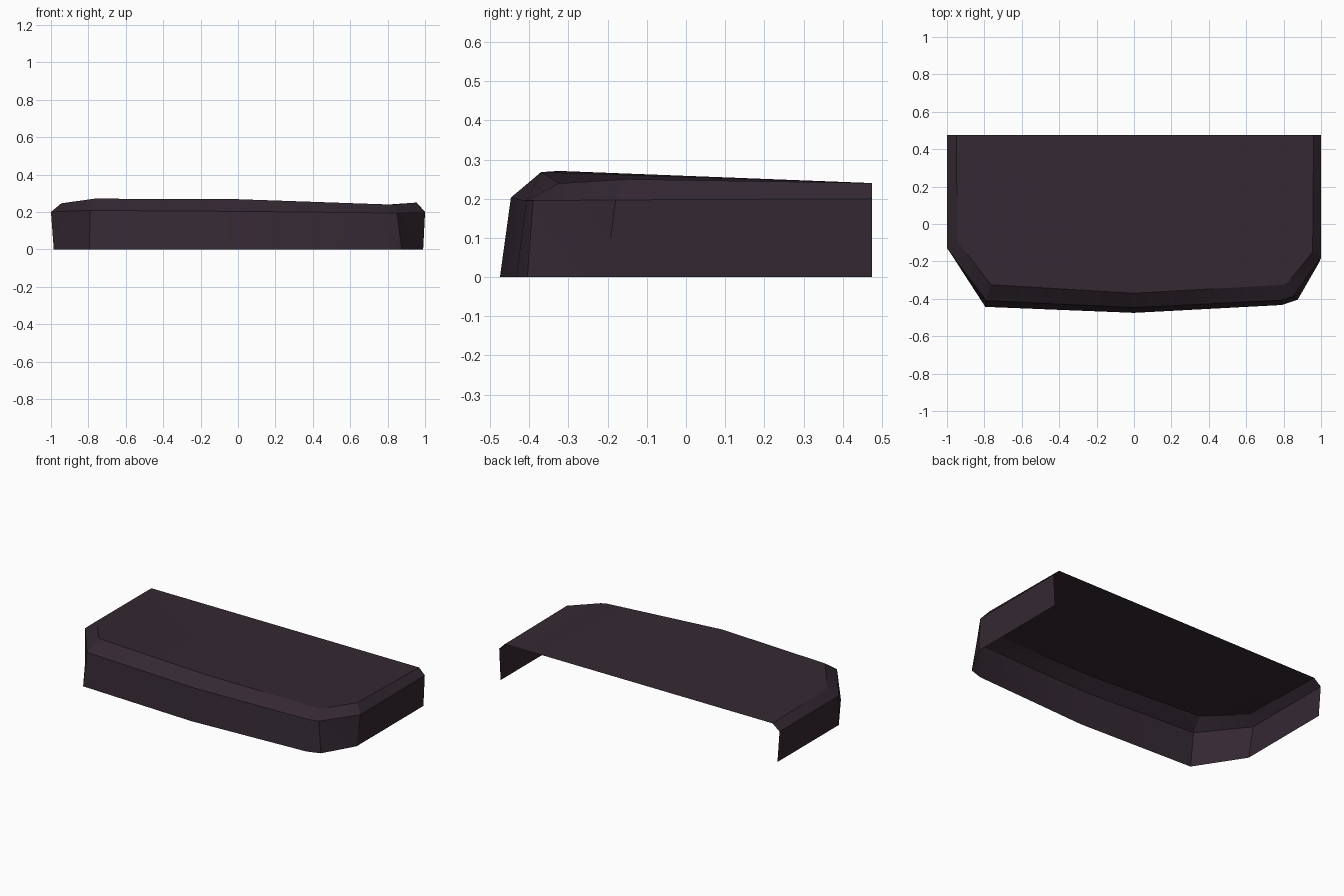
import bpy, bmesh

if "Cube" in bpy.data.objects:
    bpy.data.objects.remove(bpy.data.objects["Cube"])

# One flat dark plum colour
mat = bpy.data.materials.new("dark plum")
mat.diffuse_color = (0.034, 0.021, 0.032, 1)
mat.use_nodes = True
mat.node_tree.nodes["Principled BSDF"].inputs["Base Color"].default_value = mat.diffuse_color

# Rings running from back left, round the front, to back right
bottom = [(-.985, .475, 0), (-.985, -.15, 0), (-.795, -.443, 0), (0, -.475, 0),
          (.79, -.433, 0), (.875, -.405, 0), (.99, -.205, 0), (.99, .475, 0)]
middle = [(-1, .475, .2), (-1, -.13, .2), (-.79, -.41, .208), (0, -.447, .203),
          (.78, -.408, .195), (.85, -.39, .195), (1, -.18, .197), (1, .475, .2)]
upper = [(-.95, .475, .24), (-.945, -.09, .246), (-.765, -.325, .271), (0, -.37, .268),
         (.80, -.325, .24), (.825, -.31, .24), (.955, -.15, .25), (.96, .475, .24)]

bm = bmesh.new()
rings = [[bm.verts.new(p) for p in ring] for ring in (bottom, middle, upper)]

# Side walls and sloping rim
for low, high in zip(rings, rings[1:]):
    for i in range(len(low) - 1):
        bm.faces.new((low[i], low[i + 1], high[i + 1], high[i]))

# Top panel, falling gently to the open back
t = rings[2]
back = [bm.verts.new((x, .475, .24)) for x in (-.765, 0, .81)]
for f in ((t[0], t[1], t[2], back[0]), (back[0], t[2], t[3], back[1]),
          (back[1], t[3], t[4], back[2]), (back[2], t[4], t[5]),
          (back[2], t[5], t[6], t[7])):
    bm.faces.new(f)

bmesh.ops.triangulate(bm, faces=[f for f in bm.faces if len(f.verts) > 3])
bmesh.ops.recalc_face_normals(bm, faces=bm.faces[:])
# Make sure the shell faces outward
if sum(f.normal.z * f.calc_area() for f in bm.faces) < 0:
    bmesh.ops.reverse_faces(bm, faces=bm.faces[:])

mesh = bpy.data.meshes.new("cover_shell")
bm.to_mesh(mesh)
bm.free()
mesh.materials.append(mat)
obj = bpy.data.objects.new("cover_shell", mesh)
bpy.context.collection.objects.link(obj)
bpy.context.view_layer.objects.active = obj
obj.select_set(True)
bpy.ops.object.shade_smooth_by_angle(angle=0.5)
